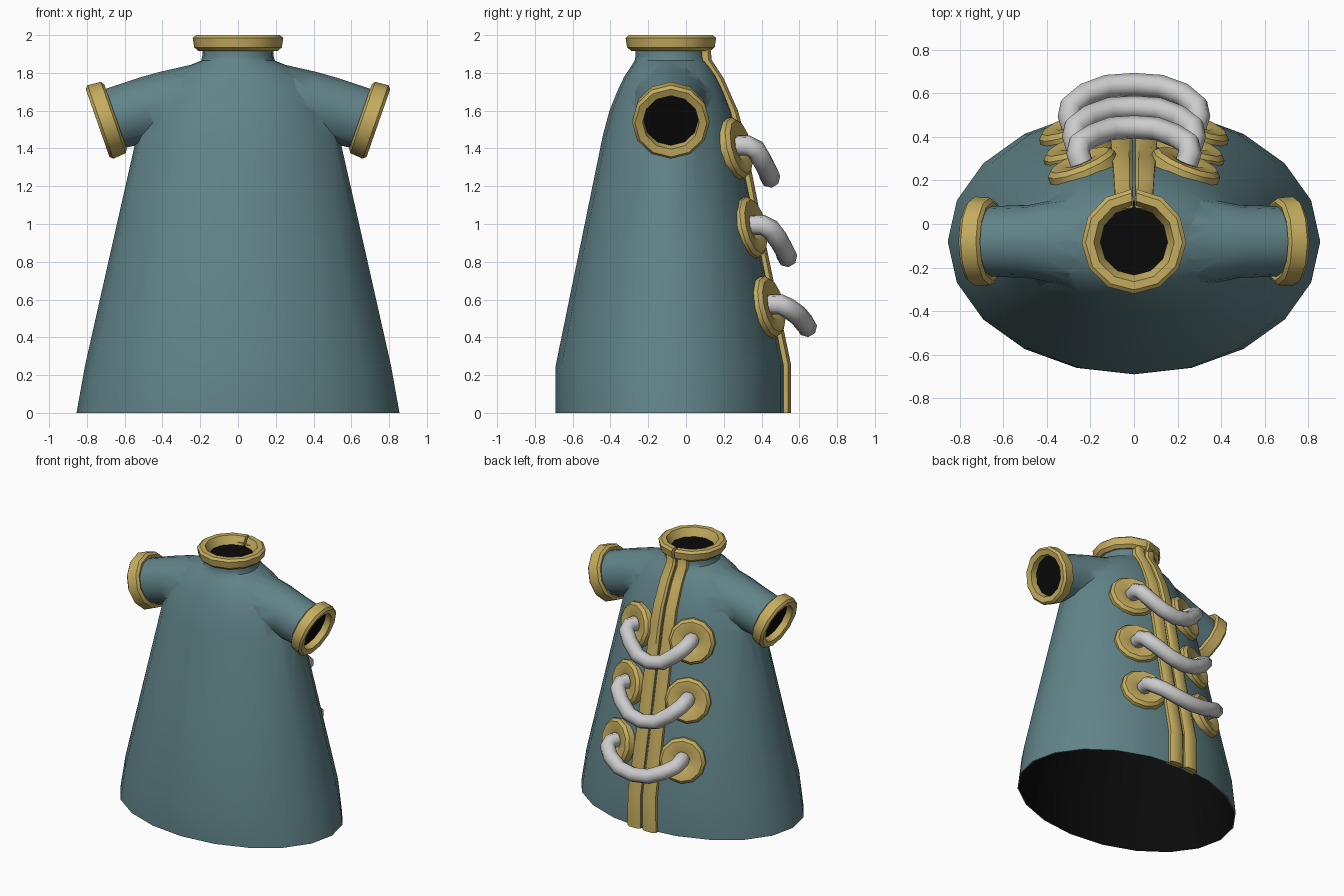
import bpy, bmesh, math
from mathutils import Vector, Matrix

if "Cube" in bpy.data.objects:
    bpy.data.objects.remove(bpy.data.objects["Cube"])

CY = -0.08  # y of the garment's vertical axis


def material(name, rgb):
    m = bpy.data.materials.new(name)
    m.diffuse_color = (*rgb, 1)
    m.use_nodes = True
    m.node_tree.nodes["Principled BSDF"].inputs["Base Color"].default_value = m.diffuse_color
    return m


TEAL = material("teal_cloth", (0.12, 0.23, 0.25))
DARK = material("dark_lining", (0.003, 0.003, 0.003))
GOLD = material("gold_trim", (0.56, 0.42, 0.115))


def smooth(ob, angle):
    bpy.ops.object.select_all(action='DESELECT')
    ob.select_set(True)
    bpy.context.view_layer.objects.active = ob
    bpy.ops.object.shade_smooth_by_angle(angle=math.radians(angle))


def loft(name, rings, mats=(), caps=True, loop=False, angle=40):
    """Skin closed rings of points, capped at the ends or looped round."""
    bm = bmesh.new()
    rows = [[bm.verts.new(p) for p in r] for r in rings]
    n = len(rows[0])
    pairs = list(zip(rows, rows[1:])) + ([(rows[-1], rows[0])] if loop else [])
    for a, b in pairs:
        for i in range(n):
            j = (i + 1) % n
            bm.faces.new((a[i], a[j], b[j], b[i]))
    if caps and not loop:
        bm.faces.new(rows[0])
        bm.faces.new(rows[-1])
    bmesh.ops.recalc_face_normals(bm, faces=bm.faces)
    me = bpy.data.meshes.new(name)
    bm.to_mesh(me)
    bm.free()
    ob = bpy.data.objects.new(name, me)
    bpy.context.collection.objects.link(ob)
    for m in mats:
        me.materials.append(m)
    smooth(ob, angle)
    return ob


def ellipse(c, u, v, n):
    c, u, v = Vector(c), Vector(u), Vector(v)
    return [c + u * math.cos(2 * math.pi * i / n) + v * math.sin(2 * math.pi * i / n)
            for i in range(n)]


def band(name, profile, mat, segs=12, gap=0.0):
    """Revolve a closed (radius, height) profile; a gap leaves a slit at +y."""
    count = segs + 1 if gap else segs
    rings = []
    for i in range(count):
        a = math.pi / 2 + gap + (2 * math.pi - 2 * gap) * i / segs
        rings.append([mat @ Vector((r * math.cos(a), r * math.sin(a), h)) for r, h in profile])
    return loft(name, rings, [GOLD], loop=not gap)


# Gown body: (z, x radius, y radius)
sections = [(0, .855, .61), (.25, .81, .61), (.85, .675, .487), (1.47, .535, .36),
            (1.6, .485, .325), (1.7, .43, .285), (1.78, .36, .247), (1.835, .27, .21),
            (1.865, .195, .192), (1.89, .188, .187), (1.94, .188, .187)]
body = loft("gown_body", [ellipse((0, CY, z), (rx, 0, 0), (0, ry, 0), 20)
                          for z, rx, ry in sections], [TEAL, DARK])

# Sleeves, fused into the body
axis = {}
for s in (1, -1):
    axis[s] = Vector((.945 * s, 0, -.33)).normalized()
    v = Vector((.33 * s, 0, .945)).normalized()
    sleeve = loft("sleeve_cutter", [ellipse((x * s, CY, z), (0, ry, 0), v * rz, 16)
                                    for x, z, ry, rz in [(.18, 1.66, .215, .195),
                                                         (.36, 1.633, .192, .181),
                                                         (.48, 1.606, .168, .174),
                                                         (.69, 1.548, .16, .162)]], [TEAL])
    mod = body.modifiers.new("join_sleeve", 'BOOLEAN')
    mod.operation, mod.object, mod.solver = 'UNION', sleeve, 'EXACT'
    bpy.context.view_layer.objects.active = body
    bpy.ops.object.modifier_apply(modifier=mod.name)
    bpy.data.objects.remove(sleeve)

# Open hem; neck and sleeve ends closed by a shallow dark lining
bm = bmesh.new()
bm.from_mesh(body.data)
bm.normal_update()
hem, ends = [], []
for f in bm.faces:
    c = f.calc_center_median()
    side = 1 if c.x > 0 else -1
    if c.z < .01 and f.normal.z < -.9:
        hem.append(f)
    elif c.z > 1.93 and f.normal.z > .9:
        ends.append(f)
    elif abs(c.x) > .64 and c.z > 1.3 and f.normal.dot(axis[side]) > .95:
        ends.append(f)
for f in ends:
    f.material_index = 1
bmesh.ops.delete(bm, geom=hem, context='FACES')
bm.to_mesh(body.data)
bm.free()
smooth(body, 70)
sol = body.modifiers.new("cloth_thickness", 'SOLIDIFY')
sol.thickness, sol.offset, sol.material_offset = .01, -1, 1

# Collar, slit at the back
band("collar", [(.15, 1.93), (.208, 1.915), (.232, 1.935), (.24, 1.985), (.222, 2.0), (.185, 2.0)],
     Matrix.Translation((0, CY, 0)), gap=.05)

# Cuffs
cuff_profile = [(.142, -.04), (.18, -.055), (.2, -.042), (.206, .03), (.19, .046), (.15, .038)]
for s, side in ((1, "right"), (-1, "left")):
    rot = axis[s].to_track_quat('Z', 'Y').to_matrix().to_4x4()
    band("cuff_" + side, cuff_profile, Matrix.Translation((.7 * s, CY, 1.55)) @ rot)

# Placket strips down the back: (y of outer face, z, width scale)
path = [(.555, 0, 1.35), (.555, .26, 1.3), (.432, .85, 1.2), (.31, 1.47, 1.1), (.275, 1.6, 1.05),
        (.2, 1.77, 1), (.135, 1.87, .95), (.13, 1.96, .95)]
strip = [(.006, -.055), (.006, -.014), (.02, 0), (.07, 0), (.09, -.016), (.09, -.065)]
for s, side in ((1, "right"), (-1, "left")):
    loft("placket_" + side, [[(x * w * s, y + d, z) for x, d in strip] for y, z, w in path], [GOLD])

# Eyelets and hanging straps: (eyelet x, eyelet y, eyelet z, strap reach, strap drop)
eyelet_profile = [(.045, -.045), (.15, -.045), (.167, -.025), (.165, .02), (.145, .04), (.075, .036),
                  (.045, .015)]
rows = [(.235, .258, 1.40, .187, .155), (.255, .335, .98, .2, .155), (.275, .43, .56, .21, .105)]
for k, (ex, ey, ez, reach, drop) in enumerate(rows, 1):
    for s, side in ((1, "right"), (-1, "left")):
        n = Vector((.36 * s, .9, .21))
        rot = n.to_track_quat('Z', 'Y').to_matrix().to_4x4()
        band(f"eyelet_{side}_{k}", eyelet_profile, Matrix.Translation((ex * s, ey, ez)) @ rot)

    half = [(ex, ey, ez + .015), (ex + .022, ey + .07, ez + .015),
            (ex + .015, ey + .11, ez - .005), (ex * .82, ey + reach * .78, ez - drop * .42),
            (ex * .45, ey + reach * .96, ez - drop * .85)]
    pts = [Vector(p) for p in half] + [Vector((0, ey + reach, ez - drop))]
    pts += [Vector((-x, y, z)) for x, y, z in reversed(half)]
    rings = []
    for i, p in enumerate(pts):
        t = (pts[min(i + 1, len(pts) - 1)] - pts[max(i - 1, 0)]).normalized()
        u = t.cross(Vector((0, .6, .8))).normalized()
        rings.append(ellipse(p, u * .054, t.cross(u) * .054, 8))
    loft(f"strap_{k}", rings, angle=50)
